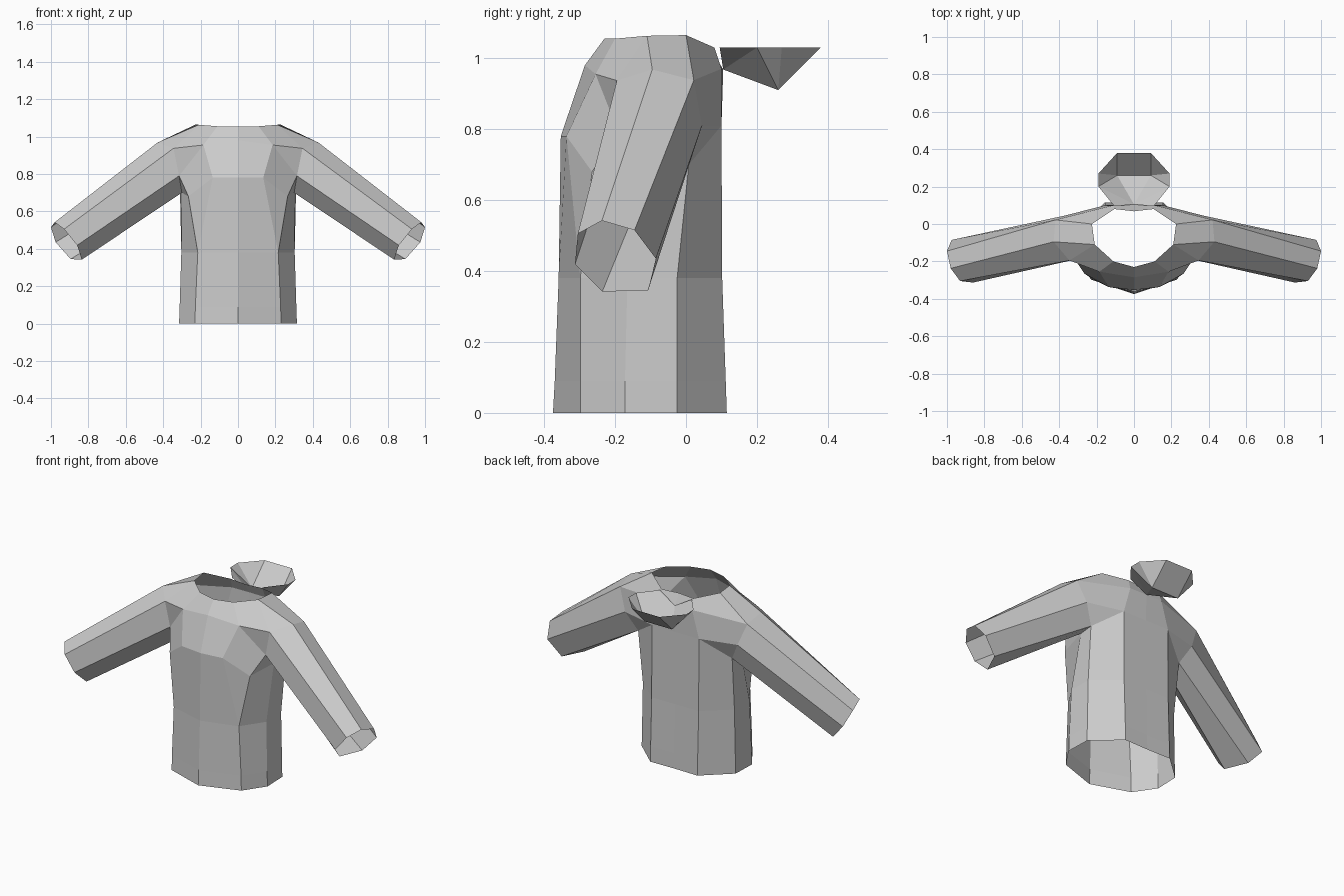
import bpy, bmesh

if "Cube" in bpy.data.objects:
    bpy.data.objects.remove(bpy.data.objects["Cube"])


def half_mesh(name, points, faces):
    """Build the right half from named points, then mirror it across x = 0."""
    bm = bmesh.new()
    v = {k: bm.verts.new(p) for k, p in points.items()}
    for f in faces:
        bm.faces.new([v[k] for k in f])
    bmesh.ops.recalc_face_normals(bm, faces=bm.faces)
    me = bpy.data.meshes.new(name)
    bm.to_mesh(me)
    bm.free()
    ob = bpy.data.objects.new(name, me)
    bpy.context.collection.objects.link(ob)
    mod = ob.modifiers.new("mirror", 'MIRROR')
    mod.use_mirror_merge = True
    mod.merge_threshold = 0.001
    return ob


def bridge(rows, cols, closed=False):
    """Quads between consecutive rows of (row, col) named points."""
    return [[(r, c), (r, (c + 1) % cols), (r + 1, (c + 1) % cols), (r + 1, c)]
            for r in range(rows - 1) for c in range(cols if closed else cols - 1)]


# Armhole loop, shared by the body and the sleeves
armhole = dict(A=(.345, -.195, .937), B=(.43, -.095, .968), C=(.42, .022, .938),
               D=(.37, .045, .81), E=(.31, .008, .70), F=(.30, -.09, .70),
               G=(.315, -.19, .79))

# Torso: stacked half rings running from front centre to back centre
torso_rings = [
    (0, [(0, -.375), (.23, -.297), (.315, -.172), (.31, -.025), (.155, .115), (0, .112)]),
    (.09, [(0, -.370), (.228, -.297), (.312, -.172), (.308, -.025), (.155, .112), (0, .11)]),
    (.38, [(0, -.359), (.215, -.298), (.303, -.165), (.302, -.025), (.155, .102), (0, .102)]),
]
pts = {(r, c): (x, y, z) for r, (z, ring) in enumerate(torso_rings)
       for c, (x, y) in enumerate(ring)}
pts.update(armhole)
# Chest, shoulders, back and neck edge
pts.update(c=(0, -.353, .78), f=(.135, -.337, .78), a=(.265, -.265, .68),
           b=(.155, .10, .81), z=(0, .10, .81),
           m=(0, -.285, .98), s=(.185, -.255, .955),
           q=(.11, .10, .97), p=(0, .105, .968),
           n0=(0, -.23, 1.055), n1=(.11, -.2, 1.055), n2=(.21, -.11, 1.063),
           n3=(.225, 0, 1.065), n4=(.105, .08, 1.03), n5=(0, .068, 1.03))
L = lambda c: (2, c)
body_faces = bridge(3, 6) + [
    (L(0), L(1), 'f', 'c'), (L(1), 'a', 'f'), (L(1), L(2), 'F', 'a'),
    (L(2), L(3), 'E', 'F'), (L(3), L(4), 'b', 'E'), (L(4), L(5), 'z', 'b')]
body_faces += [k.split() for k in (
    "c f s m", "m s n1 n0", "s A n2 n1", "A B n2", "B C n3 n2", "C q n4 n3",
    "C D b q", "D E b", "f a G s", "G A s", "a F G", "b z p q", "q p n5 n4")]
half_mesh("body", pts, body_faces)

# Sleeves: seven sided tubes from armhole to open cuff
cuff = [(.93, -.305, .505), (.98, -.237, .542), (1.0, -.145, .515), (.975, -.085, .435),
        (.895, -.107, .345), (.835, -.236, .342), (.86, -.313, .419)]
sleeve_pts = {(0, i): p for i, p in enumerate(armhole.values())}
sleeve_pts.update({(1, i): p for i, p in enumerate(cuff)})
half_mesh("sleeves", sleeve_pts, bridge(2, 7, True))

# Hood: open bowl hanging off the back of the neck
hood_pts = dict(k=(0, .105, .968), g=(.105, .095, 1.03), h=(.19, .2, 1.03),
                i=(.19, .27, 1.03), j=(.09, .38, 1.03), o=(0, .38, 1.03),
                u=(.09, .26, .91), w=(0, .26, .91))
half_mesh("hood", hood_pts, [k.split() for k in (
    "k g h", "k h u", "h i u", "i j u", "j o w u", "k u w")])
